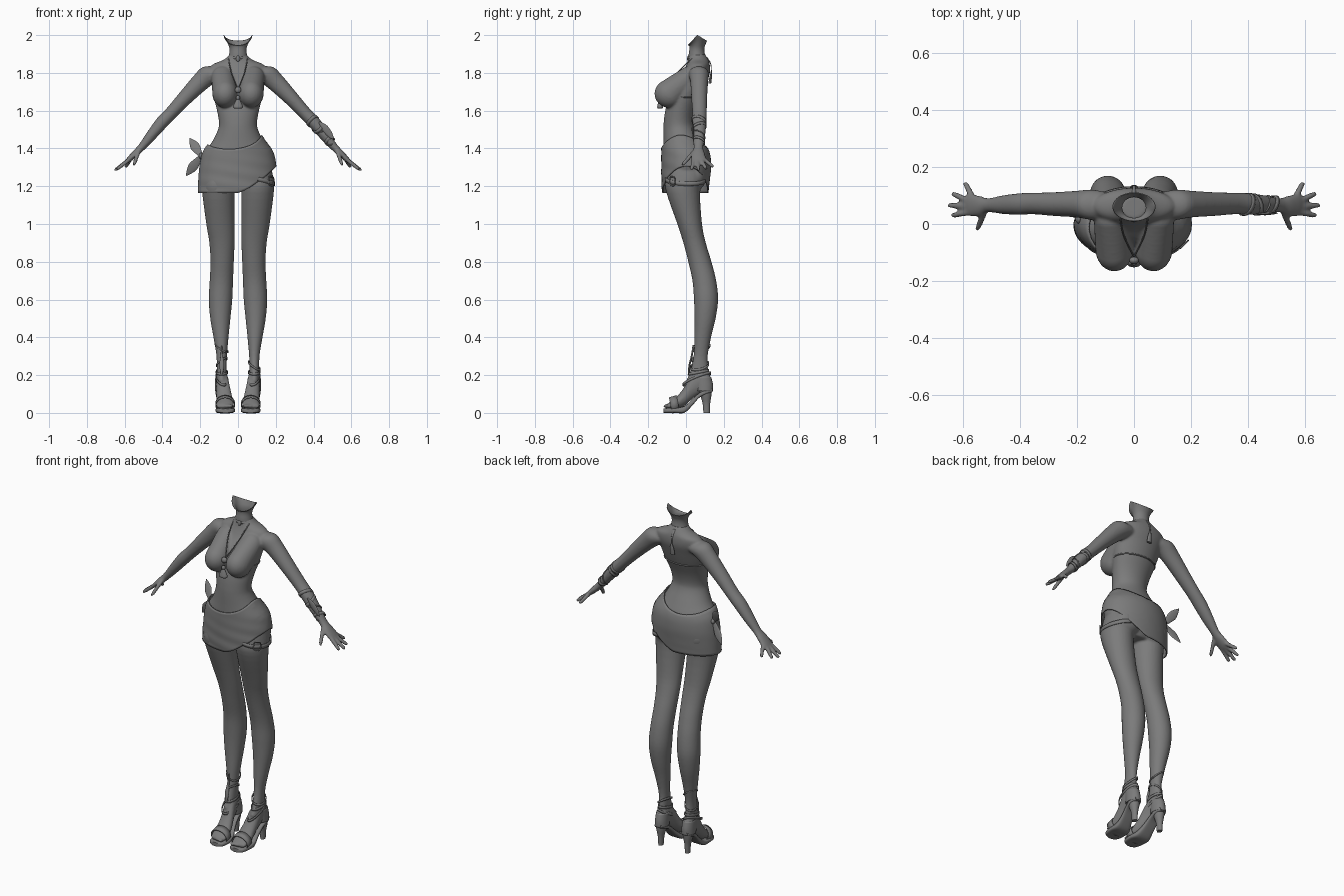
import bpy, bmesh, math
from mathutils import Vector, Matrix

GREY = bpy.data.materials.new("dark_grey")
GREY.diffuse_color = (.2, .2, .2, 1)


def spline(rows, sub):
    """Catmull-Rom resampling of a list of equal-length number rows."""
    out = []
    for i in range(len(rows) - 1):
        p0, p1, p2, p3 = rows[max(i - 1, 0)], rows[i], rows[i + 1], rows[min(i + 2, len(rows) - 1)]
        for k in range(sub):
            t = k / sub
            out.append([0.5 * (2 * b + (c - a) * t + (2 * a - 5 * b + 4 * c - d) * t * t
                               + (3 * b - a - 3 * c + d) * t ** 3) for a, b, c, d in zip(p0, p1, p2, p3)])
    return out + [list(rows[-1])]


def loft(bm, frames, n=28, cap=True, sub=4, p=1.0):
    """Skin elliptic rings; a frame is centre xyz, half-axis a xyz, half-axis b xyz."""
    def pw(v):
        return math.copysign(abs(v) ** p, v)
    rings = []
    for f in spline(frames, sub):
        c, a, b = Vector(f[:3]), Vector(f[3:6]), Vector(f[6:9])
        rings.append([bm.verts.new(c + a * pw(math.cos(2 * math.pi * i / n)) + b * pw(math.sin(2 * math.pi * i / n)))
                      for i in range(n)])
    for r, q in zip(rings, rings[1:]):
        for i in range(n):
            bm.faces.new((r[i], r[(i + 1) % n], q[(i + 1) % n], q[i]))
    if cap:
        bm.faces.new(rings[0])
        bm.faces.new(rings[-1])


def ball(bm, c, r):
    bmesh.ops.create_uvsphere(bm, u_segments=24, v_segments=16, radius=1,
                              matrix=Matrix.Translation(c) @ Matrix.Diagonal((*r, 1)))


def finish(bm, name, thick=0, angle=45):
    bmesh.ops.recalc_face_normals(bm, faces=bm.faces)
    me = bpy.data.meshes.new(name)
    bm.to_mesh(me)
    bm.free()
    me.materials.append(GREY)
    ob = bpy.data.objects.new(name, me)
    bpy.context.collection.objects.link(ob)
    bpy.ops.object.select_all(action='DESELECT')
    bpy.context.view_layer.objects.active = ob
    ob.select_set(True)
    bpy.ops.object.shade_smooth_by_angle(angle=math.radians(angle))
    if thick:
        m = ob.modifiers.new("thickness", 'SOLIDIFY')
        m.thickness, m.offset = thick, 0
    return ob


def part(name, frames, thick=0, **kw):
    bm = bmesh.new()
    loft(bm, frames, cap=not thick, **kw)
    return finish(bm, name, thick)


def band(name, c, a, b, h, thick=0.004):
    """Flat strap around an ellipse; h is the offset vector between its edges."""
    c, h = Vector(c), Vector(h)
    return part(name, [[*(c + h * k), *a, *b] for k in (-0.5, 0.5)], thick, sub=1, n=32)


def tube(name, pts, r, cyclic=False):
    cu = bpy.data.curves.new(name, 'CURVE')
    cu.dimensions, cu.bevel_depth, cu.bevel_resolution, cu.use_fill_caps = '3D', r, 2, True
    sp = cu.splines.new('POLY')
    pts = pts if cyclic else spline(pts, 5)
    sp.points.add(len(pts) - 1)
    for q, v in zip(sp.points, pts):
        q.co = (*v, 1)
    sp.use_cyclic_u = cyclic
    cu.materials.append(GREY)
    bpy.context.collection.objects.link(bpy.data.objects.new(name, cu))


def box_row(z, x0, x1, y0, y1, s=1):
    return [s * (x0 + x1) / 2, (y0 + y1) / 2, z, (x1 - x0) / 2, 0, 0, 0, (y1 - y0) / 2, 0]


# Body: torso, bust, arms, hands, legs and feet fused by a voxel remesh
TORSO = [(1.19, .09, -.08, .06), (1.26, .165, -.10, .10), (1.32, .188, -.115, .118), (1.38, .174, -.12, .108),
         (1.44, .134, -.12, .08), (1.5, .106, -.12, .05), (1.54, .101, -.118, .042), (1.6, .111, -.11, .055),
         (1.68, .13, -.09, .088), (1.75, .14, -.06, .112), (1.8, .148, -.02, .126), (1.842, .138, .003, .126),
         (1.87, .075, .012, .118), (1.9, .043, .016, .1)]
LEG = [(1.32, .03, .17, -.09, .09), (1.24, .018, .188, -.108, .1), (1.17, .018, .19, -.105, .075),
       (1.0, .018, .168, -.046, .085), (.9, .018, .152, -.014, .105), (.8, .022, .146, .012, .135),
       (.7, .026, .15, .034, .16), (.6, .03, .155, .042, .17), (.5, .04, .147, .045, .157), (.4, .05, .13, .044, .133),
       (.3, .059, .114, .04, .115), (.22, .06, .113, .022, .118), (.17, .06, .112, .0, .125)]
FOOT = [(.132, .087, .02, .125, .19), (.11, .087, .03, .11, .22), (.07, .086, .032, .1, .24), (.03, .08, .035, .07, .205),
        (-.01, .073, .041, .035, .135), (-.05, .069, .047, .02, .085), (-.085, .068, .046, .02, .058), (-.1, .068, .04, .02, .045)]
ARM = [(.1, .065, 1.802, .047, .047), (.15, .068, 1.792, .054, .053), (.2, .07, 1.75, .049, .047), (.28, .07, 1.668, .04, .042),
       (.355, .072, 1.587, .034, .038), (.405, .07, 1.535, .034, .038), (.46, .068, 1.468, .028, .033),
       (.512, .066, 1.405, .02, .025), (.545, .064, 1.372, .018, .036), (.575, .066, 1.343, .014, .04), (.59, .067, 1.33, .009, .034)]
FINGERS = [((.57, .097, 1.342), (.595, .147, 1.3)), ((.58, .08, 1.338), (.64, .108, 1.29)),
           ((.58, .062, 1.338), (.654, .066, 1.283)), ((.575, .042, 1.342), (.642, .03, 1.288)),
           ((.525, .045, 1.385), (.552, -.021, 1.31))]
bm = bmesh.new()
loft(bm, [box_row(z, -w, w, f, b) for z, w, f, b in TORSO], n=40)
for s in (-1, 1):
    for k in range(9):
        t = k / 8
        c = Vector((.069, -.087, 1.69)).lerp(Vector((.08, .015, 1.775)), t)
        ball(bm, (s * c.x, c.y, c.z), (.067 - .005 * t, .08 - .025 * t, .075 - .015 * t))
    ball(bm, (s * .09, .055, 1.26), (.08, .055, .08))
    loft(bm, [box_row(*r, s) for r in LEG])
    loft(bm, [[s * x, y, (z0 + z1) / 2, w, 0, 0, 0, 0, (z1 - z0) / 2] for y, x, w, z0, z1 in FOOT])
    loft(bm, [[s * x, y, z, s * .71 * r, 0, .71 * r, 0, q, 0] for x, y, z, r, q in ARM])
    for p0, p1 in FINGERS:
        v0, v1 = Vector(p0), Vector(p1)
        d = (v1 - v0).normalized()
        u = d.cross(Vector((0, 1, .2))).normalized()
        w = d.cross(u)
        rows = []
        for t, r in ((-.1, .0115), (.5, .011), (.9, .0095), (1, .005)):
            c = v0.lerp(v1, t)
            rows.append([s * c.x, c.y, c.z, s * u.x * r, u.y * r, u.z * r, s * w.x * r, w.y * r, w.z * r])
        loft(bm, rows, n=12)
    for i in range(5):
        ball(bm, (s * (.036 + .016 * i), -.106 + .005 * i, .036), (.009, .014, .011))
body = finish(bm, "body")
m = body.modifiers.new("fuse", 'REMESH')
m.mode, m.voxel_size, m.use_smooth_shade = 'VOXEL', .006, True
m = body.modifiers.new("relax", 'SMOOTH')
m.factor, m.iterations = .5, 6

# Open neck with jaw-shaped rim
neck = part("neck", [[0, y, z, a, 0, 0, 0, b, 0] for y, z, a, b in
                     ((.06, 1.87, .052, .046), (.057, 1.9, .045, .041), (.058, 1.93, .044, .038),
                      (.06, 1.965, .056, .043), (.06, 2.0, .075, .05))], .003)
for v in neck.data.vertices:
    k = max(0, (v.co.z - 1.94) / .06)
    v.co.z -= k * (.055 * max(0, .06 - v.co.y) + .03 * max(0, v.co.y - .06)) / .05

# Wrapped skirt with slanted hem and soft drape folds
SKIRT = [(1.16, .21, -.124, .115), (1.24, .207, -.127, .124), (1.31, .2, -.128, .13), (1.38, .184, -.128, .122),
         (1.44, .144, -.129, .09), (1.48, .118, -.128, .07)]
prof = spline(SKIRT, 16)
bm = bmesh.new()
N, R, rings = 72, 18, []
for j in range(R + 1):
    ring = []
    for i in range(N):
        t = 2 * math.pi * i / N
        cx, sy = math.cos(t), math.sin(t)
        top = 1.40 + .045 * cx * cx + .025 * cx
        z = top + (1.165 + .14 * max(0, cx) ** 1.3 - top) * j / R
        _, w, f, b = min(prof, key=lambda q: abs(q[0] - z))
        k = 1 + .016 * math.sin(85 * z + 3 * cx) * max(0, -sy) * j / R
        ring.append(bm.verts.new((w * cx * k, (f + b) / 2 + (b - f) / 2 * sy * k, z)))
    rings.append(ring)
for r, q in zip(rings, rings[1:]):
    for i in range(N):
        bm.faces.new((r[i], r[(i + 1) % N], q[(i + 1) % N], q[i]))
finish(bm, "skirt", .006)

# Side knot with two leaf-shaped tails
bm = bmesh.new()
ball(bm, (-.195, .02, 1.36), (.012, .018, .016))
finish(bm, "skirt_knot")
for name, tip in (("upper_knot_tail", (-.256, .07, 1.455)), ("lower_knot_tail", (-.275, .06, 1.255))):
    v0, v1 = Vector((-.195, .02, 1.36)), Vector(tip)
    u = (v1 - v0).cross(Vector((0, 1, 0))).normalized()
    part(name, [[*v0.lerp(v1, t), *(u * r), 0, .2 * r, 0] for t, r in ((0, .009), (.3, .02), (.55, .025), (.8, .015), (1, .001))], n=12)

# Shoes
SOLE = [(-.12, .066, .022, 0, .022), (-.105, .066, .044, 0, .025), (-.06, .067, .052, 0, .027), (-.01, .07, .047, .0, .035),
        (.03, .076, .036, .035, .068), (.07, .083, .033, .08, .105), (.11, .087, .033, .1, .125), (.14, .087, .02, .11, .13)]
for s, side in ((-1, "right"), (1, "left")):
    part(side + "_shoe_sole", [[s * x, y, (a + b) / 2, w, 0, 0, 0, 0, (b - a) / 2] for y, x, w, a, b in SOLE], p=.55)
    part(side + "_shoe_heel", [[s * .087, y, z, a, 0, 0, 0, b, 0] for y, z, a, b in
                               ((.109, 0, .013, .017), (.108, .05, .017, .02), (.105, .09, .026, .029), (.1, .125, .032, .038))])
    part(side + "_heel_cup", [[s * .087, y, z, a, 0, 0, 0, b, 0] for y, z, a, b in
                              ((.098, .115, .034, .044), (.095, .15, .033, .046), (.088, .19, .031, .043))], .004)
    band(side + "_toe_strap", (s * .068, -.062, .045), (.05, 0, 0), (0, -.008, .041), (0, -.04, -.012))
    band(side + "_ankle_strap", (s * .086, .068, .215), (.03, 0, 0), (0, .053, .01), (0, 0, .014))
    band(side + "_instep_strap", (s * .085, .057, .18), (.032, 0, s * .012), (0, .073, .03), (0, 0, .014))
band("left_shin_wrap", (.086, .072, .25), (.031, 0, -.02), (0, .049, .01), (0, 0, .012))
band("right_shin_wrap_low", (-.086, .075, .27), (.029, 0, .02), (0, .044, -.01), (0, 0, .01))
band("right_shin_wrap_high", (-.088, .083, .345), (.035, 0, -.022), (0, .044, .012), (0, 0, .008))
part("right_shin_ornament", [[-.086, y, z, r, 0, 0, 0, .005, 0] for y, z, r in
                             ((.014, .2, .004), (.018, .25, .013), (.03, .3, .007), (.04, .36, .002))], n=12)

# Thigh strap with buckle
band("thigh_strap", (.105, -.004, 1.235), (.088, 0, -.022), (0, .106, -.004), (0, 0, .022))
tube("thigh_buckle", [(.165, -.083, 1.25), (.188, -.06, 1.245), (.186, -.062, 1.205), (.163, -.085, 1.21), (.165, -.083, 1.25)], .003)

# Forearm bracelet: cuffs, spiral vine and leaf
for k, (x, z, r) in enumerate(((.395, 1.545, .034), (.425, 1.51, .033), (.485, 1.44, .026))):
    tilt = .009 * (-1) ** k
    band("forearm_band_%d" % (k + 1), (x, .069, z), (.71 * r, 0, .71 * r), (tilt, r + .004, -tilt), (.012, 0, -.012))
tube("forearm_vine", [(.40 + .1 * t + .024 * (1 - .25 * t) * math.cos(11 * t), .069 + .037 * (1 - .25 * t) * math.sin(11 * t),
                       1.54 - .118 * t + .024 * (1 - .25 * t) * math.cos(11 * t)) for t in [i / 16 for i in range(17)]], .0035)
part("forearm_leaf", [[x, y, z, .7 * r, 0, .7 * r, 0, .3 * r, 0] for x, y, z, r in
                      ((.43, .035, 1.54, .004), (.46, .036, 1.508, .018), (.49, .038, 1.47, .014), (.505, .038, 1.45, .002))], n=12)

# Necklace: choker, chains, pendant and back tassel
band("choker", (0, .057, 1.885), (.048, 0, 0), (0, .044, .006), (0, 0, .012))
for s, side in ((-1, "right"), (1, "left")):
    tube(side + "_necklace_chain", [(s * .05, .04, 1.882), (s * .045, -.002, 1.845), (s * .032, -.05, 1.795), (0, -.115, 1.715)], .003)
bm = bmesh.new()
ball(bm, (0, .012, 1.875), (.011, .006, .016))
ball(bm, (0, -.128, 1.71), (.017, .013, .017))
ball(bm, (0, -.135, 1.668), (.011, .011, .013))
loft(bm, [[0, -.137, z, r, 0, 0, 0, .6 * r, 0] for z, r in ((1.665, .006), (1.645, .017), (1.62, .026), (1.612, .02))], n=16)
finish(bm, "pendant")
part("back_tassel", [[0, y, z, r, 0, 0, 0, .5 * r, 0] for y, z, r in
                     ((.108, 1.885, .007), (.13, 1.85, .005), (.134, 1.81, .005), (.131, 1.78, .013), (.126, 1.745, .015))], n=12)

# Top band around the ribcage
tube("top_band", [(.127 * math.cos(t), .087 * math.sin(t), 1.672) for t in [2 * math.pi * i / 48 for i in range(48)]], .004, True)
